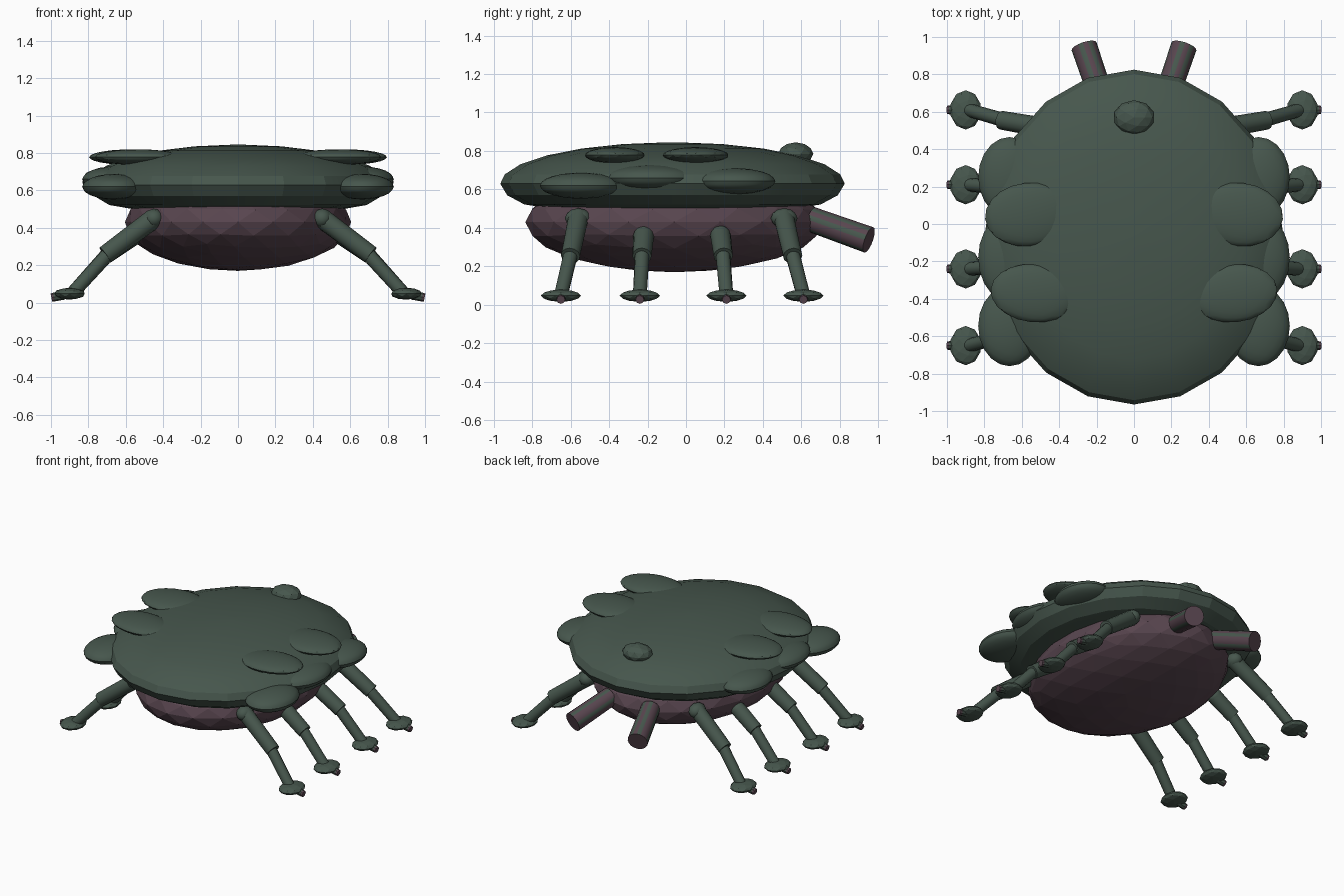
import bpy, bmesh, math
from mathutils import Vector

cube = bpy.data.objects.get("Cube")
if cube:
    bpy.data.objects.remove(cube, do_unlink=True)


def material(name, rgb):
    m = bpy.data.materials.new(name)
    m.use_nodes = True
    m.diffuse_color = (*rgb, 1)
    m.node_tree.nodes["Principled BSDF"].inputs["Base Color"].default_value = (*rgb, 1)
    return m


GREEN = material("dark moss green", (0.062, 0.094, 0.074))
PURPLE = material("dusky purple", (0.098, 0.060, 0.078))


def finish(ob, name, mat, smooth=None):
    ob.name = name
    ob.data.materials.append(mat)
    if smooth:
        bpy.ops.object.select_all(action='DESELECT')
        ob.select_set(True)
        bpy.context.view_layer.objects.active = ob
        bpy.ops.object.shade_smooth_by_angle(angle=math.radians(smooth))
    return ob


def ellipsoid(name, loc, size, mat=GREEN, subdiv=3, smooth=None, rot=(0, 0, 0)):
    bpy.ops.mesh.primitive_ico_sphere_add(subdivisions=subdiv, radius=1, location=loc, rotation=rot)
    ob = bpy.context.object
    ob.scale = size
    bpy.ops.object.transform_apply(location=False, rotation=False, scale=True)
    return finish(ob, name, mat, smooth)


def tube(name, start, end, r1, r2, mat=GREEN, sides=12, smooth=35):
    a, b = Vector(start), Vector(end)
    bpy.ops.mesh.primitive_cone_add(vertices=sides, radius1=r1, radius2=r2,
                                    depth=(b - a).length, location=(a + b) / 2)
    ob = bpy.context.object
    ob.rotation_euler = (b - a).to_track_quat('Z', 'Y').to_euler()
    return finish(ob, name, mat, smooth)


# Domed shell: elliptical lathe with a sharp rim and flat underside
def shell():
    sides, rx, ry, cy, rim = 20, 0.8, 0.895, -0.07, 0.63
    rings = [(0.7, 0.5), (0.86, 0.522), (0.96, 0.57), (1, rim)]
    for i in range(1, 7):
        t = math.radians(15 * i - 2)
        rings.append((math.cos(t), rim + 0.215 * math.sin(t)))
    bm = bmesh.new()
    loops = []
    for r, z in rings:
        loops.append([bm.verts.new((rx * r * math.sin(k * math.tau / sides),
                                    cy + ry * r * math.cos(k * math.tau / sides), z))
                      for k in range(sides)])
    for lo, hi in zip(loops, loops[1:]):
        for k in range(sides):
            n = (k + 1) % sides
            bm.faces.new((lo[k], lo[n], hi[n], hi[k]))
    bm.faces.new(loops[0])
    bm.faces.new(loops[-1])
    bmesh.ops.recalc_face_normals(bm, faces=bm.faces)
    mesh = bpy.data.meshes.new("shell")
    bm.to_mesh(mesh)
    bm.free()
    ob = bpy.data.objects.new("shell", mesh)
    bpy.context.collection.objects.link(ob)
    finish(ob, "shell", GREEN, 16)


shell()
ellipsoid("belly", (0, -0.06, 0.43), (0.605, 0.775, 0.26), PURPLE)
ellipsoid("back_dome", (0, 0.57, 0.785), (0.11, 0.092, 0.06), subdiv=2)

# Leg layout: foot y, shoulder y, shoulder x, shoulder z
LEGS = [(-0.65, -0.56, 0.45, 0.45), (-0.24, -0.22, 0.56, 0.36),
        (0.21, 0.18, 0.56, 0.36), (0.61, 0.51, 0.45, 0.45)]

for s, side in ((1, "left"), (-1, "right")):
    # Bulges around the rim
    for i, (y, z) in enumerate([(-0.545, 0.62), (-0.18, 0.66), (0.25, 0.643)]):
        half_y = 0.235 if i == 1 else 0.215
        ellipsoid(f"{side}_rim_bulge_{i + 1}", (s * 0.665, y, z), (0.168, half_y, 0.068), smooth=20)

    # Flat lobes on top
    for i, (x, y) in enumerate([(0.535, -0.37), (0.565, 0.05)]):
        ellipsoid(f"{side}_top_lobe_{i + 1}", (s * x, y, 0.778), (0.232, 0.155 + 0.015 * i, 0.042),
                  smooth=20, rot=(0, 0, s * (0.1 - 0.2 * i)))

    # Rear pipes with mottled facets
    pipe = tube(f"{side}_rear_pipe", (s * 0.165, 0.65, 0.445), (s * 0.267, 0.95, 0.338),
                0.066, 0.07, PURPLE, 16)
    pipe.data.materials.append(GREEN)
    for p in pipe.data.polygons:
        p.material_index = 1 if len(p.vertices) == 4 and p.index % 3 == 0 else 0

    # Legs
    for i, (fy, sy, sx, sz) in enumerate(LEGS):
        tag = f"{side}_leg_{i + 1}"
        ky = fy + (sy - fy) * 0.55
        shoulder, knee = Vector((s * sx, sy, sz)), Vector((s * 0.71, ky, 0.255))
        ankle = (s * 0.885, fy, 0.05)
        ellipsoid(f"{tag}_shoulder", shoulder, (0.055, 0.07 if abs(fy) > 0.5 else 0.055, 0.053), subdiv=2, smooth=40)
        tube(f"{tag}_upper", shoulder, knee, 0.054, 0.05)
        tube(f"{tag}_lower", shoulder.lerp(knee, 0.85), ankle, 0.038, 0.036)
        ellipsoid(f"{tag}_foot", (s * 0.9, fy, 0.048), (0.084, 0.105, 0.032), subdiv=2)
        tube(f"{tag}_toe", (s * 0.93, fy, 0.04), (s * 0.985, fy, 0.03), 0.024, 0.024, GREEN, 8)
        tube(f"{tag}_toe_tip", (s * 0.983, fy, 0.03), (s * 0.998, fy, 0.027), 0.024, 0.022, PURPLE, 8)
